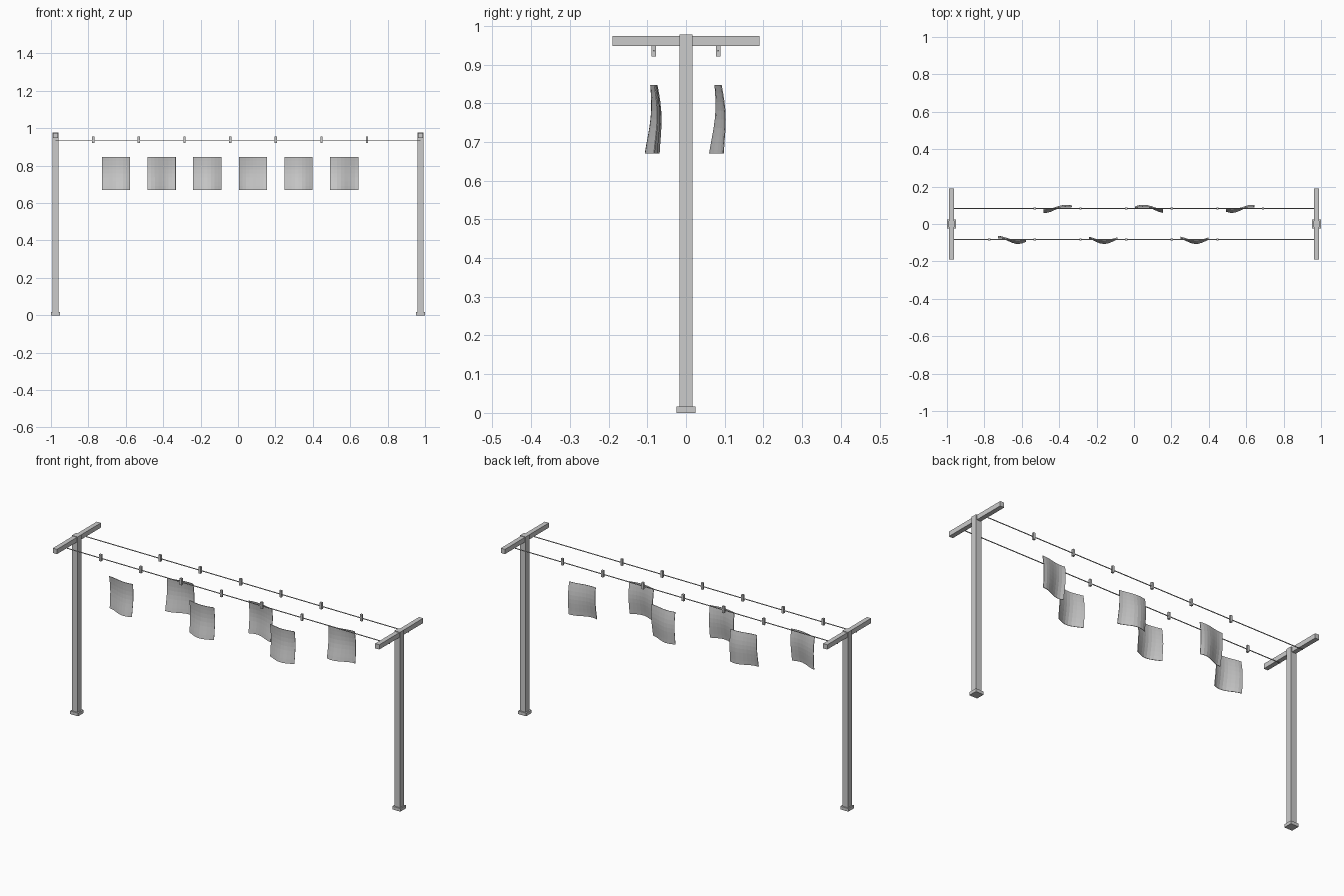
import bpy, bmesh
from math import sin, cos, pi

if "Cube" in bpy.data.objects:
    bpy.data.objects.remove(bpy.data.objects["Cube"])

LINE_Y, LINE_Z, POST_X = 0.083, 0.936, 0.976


def box(name, x, y, z):
    """Box from (min, max) ranges."""
    bm = bmesh.new()
    bmesh.ops.create_cube(bm, size=1)
    for v in bm.verts:
        v.co = [(r[0] + r[1]) / 2 + c * (r[1] - r[0]) for c, r in zip(v.co, (x, y, z))]
    return finish(name, bm)


def finish(name, bm):
    me = bpy.data.meshes.new(name)
    bm.to_mesh(me)
    bm.free()
    ob = bpy.data.objects.new(name, me)
    bpy.context.collection.objects.link(ob)
    return ob


def around(c, half):
    return (c - half, c + half)


# T-shaped end posts
for side, sx in (("left", -1), ("right", 1)):
    x = sx * POST_X
    box(side + "_post", around(x, 0.017), around(0, 0.017), (0.0, 0.977))
    box(side + "_foot", around(x, 0.024), around(0, 0.024), (0, 0.017))
    box(side + "_crossbar", around(x, 0.0125), around(0, 0.19), (0.948, 0.974))

# Two washing lines
for side, y in (("front", -LINE_Y), ("back", LINE_Y)):
    bpy.ops.mesh.primitive_cylinder_add(vertices=6, radius=0.0025, depth=2 * POST_X,
                                        location=(0, y, LINE_Z), rotation=(0, pi / 2, 0))
    bpy.context.object.name = side + "_line"


# Waving cloth: ripple grows toward the free lower edge
def cloth(name, cx, cy, sign, crest, nx=8, nz=8):
    bm = bmesh.new()
    rows = []
    for j in range(nz + 1):
        t = j / nz
        row = []
        for i in range(nx + 1):
            s = i / nx - 0.5
            y = cy + sign * (0.008 + 0.010 * t) * cos(2 * pi * (s - crest) / 1.5)
            y += 0.006 * sin(pi * t / 0.8)
            row.append(bm.verts.new((cx + 0.15 * s, y, 0.847 - 0.177 * t)))
        rows.append(row)
    for a, b in zip(rows, rows[1:]):
        for i in range(nx):
            bm.faces.new((a[i], b[i], b[i + 1], a[i + 1]))
    ob = finish(name, bm)
    mod = ob.modifiers.new("thickness", "SOLIDIFY")
    mod.thickness = 0.003
    mod.offset = 0


# Cloths alternate between the lines, each with a pair of pegs
for k, crest in enumerate((0.21, 0.3, 0.03, -0.2, 0.05, 0.45)):
    sign = 1 if k % 2 else -1
    cx, cy = -0.652 + 0.244 * k, sign * LINE_Y
    cloth(f"cloth_{k + 1}", cx, cy, sign, crest)
    for n, dx in enumerate((-0.122, 0.122)):
        box(f"peg_{k + 1}_{n + 1}", around(cx + dx, 0.006), around(cy, 0.006), (0.921, 0.957))
